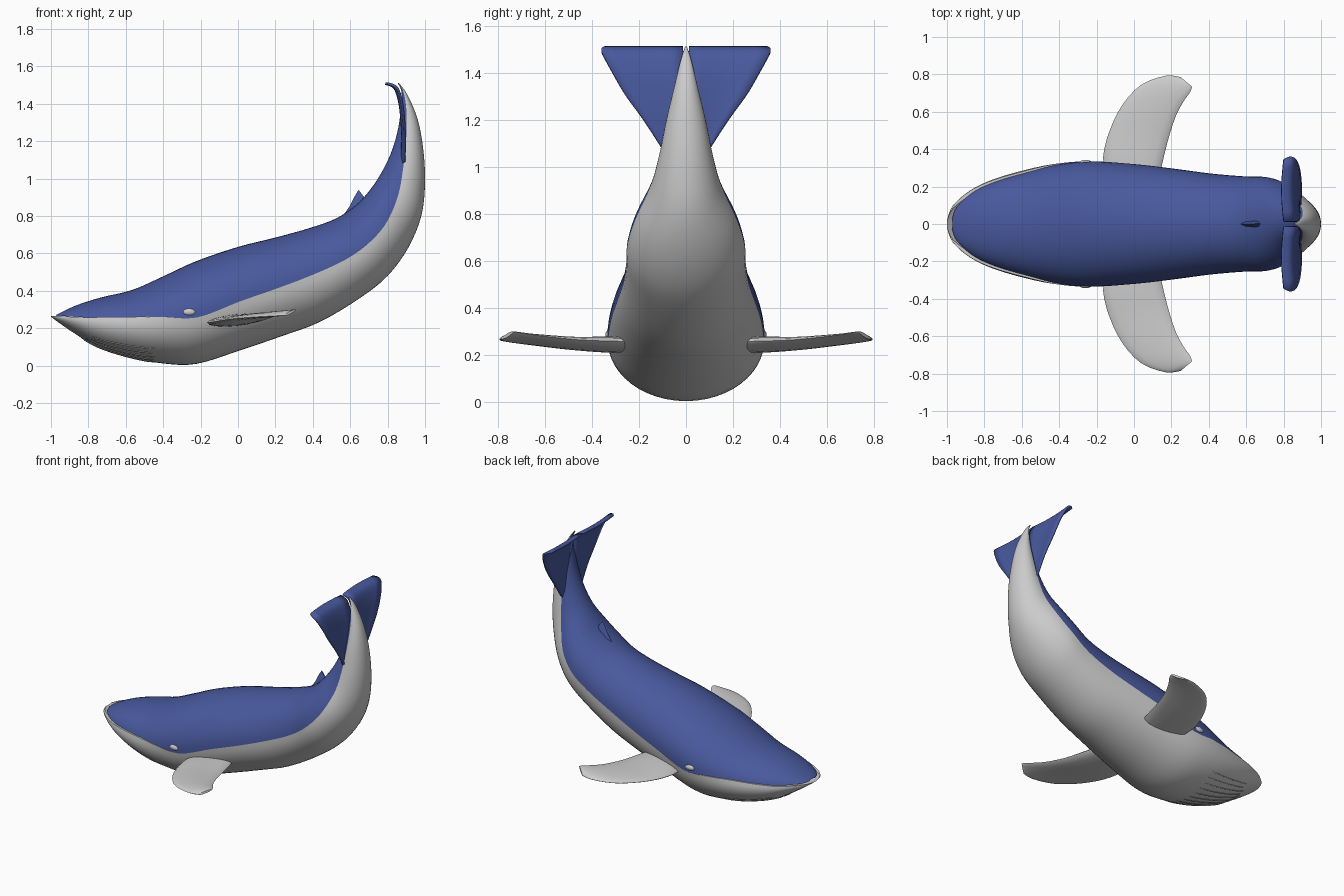
import bpy, bmesh, math
from mathutils import Vector

if "Cube" in bpy.data.objects:
    bpy.data.objects.remove(bpy.data.objects["Cube"])

blue = bpy.data.materials.new("blue_skin")
blue.diffuse_color = (0.065, 0.10, 0.34, 1)
blue.use_nodes = True
blue.node_tree.nodes["Principled BSDF"].inputs["Base Color"].default_value = blue.diffuse_color

# Body stations: top x, top z, bottom x, bottom z, half width, colour line (0 bottom - 1 top)
STATIONS = [
    (-.995, .272, -1.0, .262, .03, .5), (-.97, .285, -.965, .235, .10, .6),
    (-.88, .325, -.87, .17, .18, .58), (-.75, .365, -.75, .10, .24, .6),
    (-.58, .405, -.58, .045, .29, .6), (-.40, .48, -.40, .012, .325, .53),
    (-.22, .56, -.22, .010, .335, .45), (0, .635, .02, .085, .32, .47),
    (.20, .685, .24, .16, .295, .49), (.38, .735, .44, .235, .27, .51),
    (.52, .785, .65, .36, .255, .5), (.62, .85, .80, .48, .25, .5),
    (.69, .92, .91, .63, .215, .5), (.76, 1.02, .98, .80, .15, .55),
    (.815, 1.13, 1.0, .98, .112, .62), (.85, 1.24, .99, 1.16, .083, .65),
    (.87, 1.36, .96, 1.32, .05, .65), (.875, 1.46, .905, 1.45, .022, .6),
    (.855, 1.51, .86, 1.512, .004, .5)]


def smooth_rows(rows, n):
    """Catmull-Rom interpolation of every column."""
    pts = [rows[0]] + list(rows) + [rows[-1]]
    out = []
    for i in range(1, len(pts) - 2):
        for k in range(n):
            t = k / n
            out.append(tuple(
                .5 * (2 * b + (c - a) * t + (2 * a - 5 * b + 4 * c - d) * t * t
                      + (3 * b - a - 3 * c + d) * t ** 3)
                for a, b, c, d in zip(*pts[i - 1:i + 3])))
    return out + [rows[-1]]


def loft(name, rings, closed=False, caps=False, mat=None, angle=40):
    """Skin a list of equal-length point rows."""
    bm = bmesh.new()
    vs = [[bm.verts.new(p) for p in r] for r in rings]
    n = len(rings[0])
    for a, b in zip(vs, vs[1:]):
        for j in range(n if closed else n - 1):
            k = (j + 1) % n
            bm.faces.new((a[j], a[k], b[k], b[j]))
    if caps:
        bm.faces.new(vs[0])
        bm.faces.new(vs[-1])
    bmesh.ops.recalc_face_normals(bm, faces=bm.faces)
    me = bpy.data.meshes.new(name)
    bm.to_mesh(me)
    bm.free()
    ob = bpy.data.objects.new(name, me)
    bpy.context.collection.objects.link(ob)
    if mat:
        me.materials.append(mat)
    finish(ob, angle)
    return ob


def finish(ob, angle=40):
    bpy.ops.object.select_all(action='DESELECT')
    ob.select_set(True)
    bpy.context.view_layer.objects.active = ob
    bpy.ops.object.shade_smooth_by_angle(angle=math.radians(angle))


def mirror(ob):
    m = ob.modifiers.new("mirror", 'MIRROR')
    m.use_axis = (False, True, False)
    m.mirror_object = centre


def section(s, a, k=1.0):
    """Point on the body at station s and angle a (-90 belly, 90 back)."""
    tx, tz, bx, bz, w, f = s
    h = math.sin(a)
    return Vector((((tx + bx) / 2 + (tx - bx) / 2 * h) * k,
                   w * math.cos(a) * k, (tz + bz) / 2 + (tz - bz) / 2 * h))


def flip(p):
    return Vector((p.x, -p.y, p.z))


centre = bpy.data.objects.new("mirror_centre", None)
bpy.context.collection.objects.link(centre)
centre.hide_render = True

# Grey belly with an inner lip, and blue back slightly inset along the jaw
body = smooth_rows(STATIONS, 4)
belly, back = [], []
N = 12
for s in body:
    line = math.asin(2 * s[5] - 1)
    k = 1 - .025 * min(1, max(0, (-.25 - s[0]) / .3))
    low = [section(s, -math.pi / 2 + (line + math.pi / 2) * i / N) for i in range(N + 1)]
    lip = low[-1].copy()
    lip.y *= .85
    low.append(lip)
    belly.append([flip(p) for p in low[:0:-1]] + low)
    up = [section(s, math.pi / 2 + (line - math.pi / 2) * i / N, k) for i in range(N + 1)]
    back.append([flip(p) for p in up[:0:-1]] + up)
loft("belly", belly)
loft("back", back, mat=blue)

# Tail flukes: x, z, outer y
FLUKE = [(.887, 1.07, .095), (.892, 1.2, .18), (.887, 1.31, .26), (.877, 1.4, .312),
         (.858, 1.47, .35), (.835, 1.497, .36), (.80, 1.508, .345)]
rows = [[(x - .012 * math.sin(math.pi * i / 6), .012 + (y - .012) * i / 6, z)
         for i in range(7)] for x, z, y in smooth_rows(FLUKE, 3)]
fluke = loft("tail_fluke", rows, mat=blue)
sol = fluke.modifiers.new("thickness", 'SOLIDIFY')
sol.thickness, sol.offset = .014, 0
mirror(fluke)

# Flippers: leading x, y, trailing x, y, height, half thickness
FLIPPER = [(-.15, .24, .13, .24, .243, .032), (-.165, .36, .155, .34, .245, .03),
           (-.13, .50, .185, .46, .25, .024), (-.06, .64, .225, .58, .262, .018),
           (.04, .745, .265, .655, .272, .014), (.17, .793, .30, .705, .28, .011),
           (.25, .785, .31, .735, .284, .008)]
rings = []
for lx, ly, tx, ty, z, t in smooth_rows(FLIPPER, 3):
    ring = []
    for i in range(16):
        a = 2 * math.pi * i / 16
        u = .5 - .5 * math.cos(a)
        ring.append((lx + (tx - lx) * u, ly + (ty - ly) * u,
                     z + t * math.sin(a) + .03 * (u - .5)))
    rings.append(ring)
mirror(loft("flipper", rings, closed=True, caps=True))

# Small dorsal fin: front x, rear x, height, half width
FIN = [(.56, .74, .80, .022), (.595, .735, .85, .02), (.615, .705, .89, .015),
       (.632, .69, .92, .01), (.645, .675, .94, .004)]
rings = [[((f + r) / 2 - (r - f) / 2 * math.cos(i * math.pi / 5),
           w * math.sin(i * math.pi / 5),
           z - .02 * (1 - math.cos(i * math.pi / 5)) * (z > .9))
          for i in range(10)] for f, r, z, w in FIN]
loft("dorsal_fin", rings, closed=True, caps=True, mat=blue)

# Eyes
bpy.ops.mesh.primitive_uv_sphere_add(segments=20, ring_count=12, radius=1,
                                     location=(-.26, .325, .287))
eye = bpy.context.object
eye.name = "eye"
eye.scale = (.036, .018, .02)
finish(eye)
mirror(eye)

# Throat pleats: thin strands following the underside of the jaw
cu = bpy.data.curves.new("throat_pleats", 'CURVE')
cu.dimensions = '3D'
cu.bevel_depth = .004
cu.bevel_resolution = 0
for j in range(-5, 6):
    a = -math.pi / 2 + abs(j) * .17
    pts = [section(s, a) for s in body if -.86 + .015 * abs(j) < s[2] < -.42]
    sp = cu.splines.new('POLY')
    sp.points.add(len(pts) - 1)
    for i, (q, p) in enumerate(zip(sp.points, pts)):
        q.co = (p.x, math.copysign(p.y, j), p.z, 1)
        q.radius = .2 if i in (0, len(pts) - 1) else 1
pleats = bpy.data.objects.new("throat_pleats", cu)
bpy.context.collection.objects.link(pleats)
